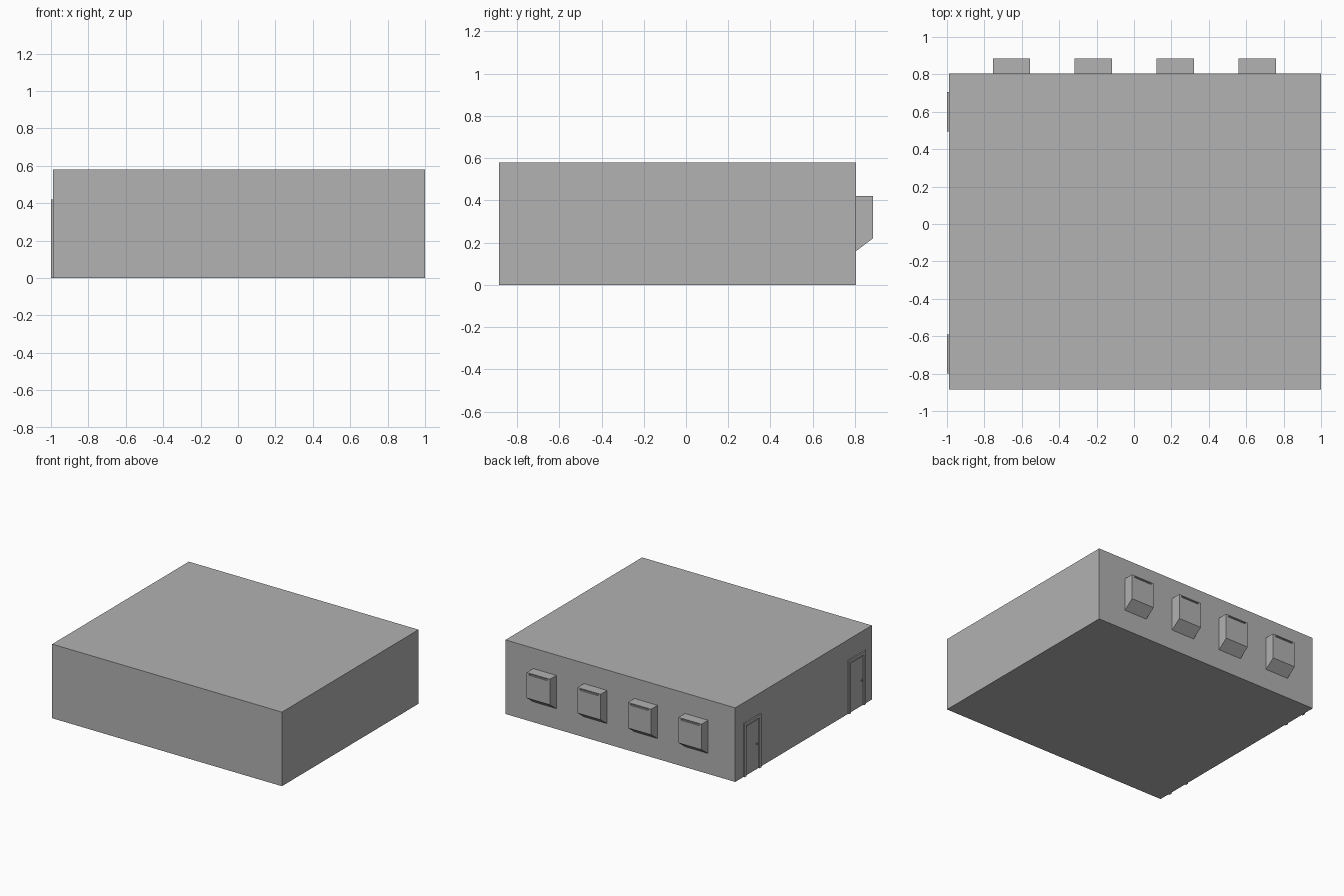
import bpy, bmesh
from mathutils import Vector

cube = bpy.data.objects.get("Cube")
if cube:
    bpy.data.objects.remove(cube, do_unlink=True)

grey = bpy.data.materials.new("plain grey")
grey.use_nodes = True
colour = (0.445, 0.445, 0.445, 1)
grey.diffuse_color = colour
grey.node_tree.nodes["Principled BSDF"].inputs["Base Color"].default_value = colour


def finish(name, bm):
    bmesh.ops.recalc_face_normals(bm, faces=bm.faces)
    mesh = bpy.data.meshes.new(name)
    bm.to_mesh(mesh)
    bm.free()
    mesh.materials.append(grey)
    obj = bpy.data.objects.new(name, mesh)
    bpy.context.collection.objects.link(obj)
    return obj


def add_box(bm, low, high):
    low, high = Vector(low), Vector(high)
    verts = bmesh.ops.create_cube(bm, size=1)["verts"]
    for v in verts:
        v.co = Vector(v.co[i] * (high[i] - low[i]) + (high[i] + low[i]) / 2 for i in range(3))
    return verts


def box(name, low, high):
    bm = bmesh.new()
    add_box(bm, low, high)
    return finish(name, bm)


WALL, FRONT, BACK, TOP = -0.99, -0.885, 0.805, 0.58

# Main block: the roof face is cut into strips, and three strips sink into channels
channels = [(-0.645, -0.455), (-0.10, 0.085), (0.445, 0.63)]
bm = bmesh.new()
add_box(bm, (WALL, FRONT, 0), (1, BACK, TOP))
cuts = [((x, 0, 0), (1, 0, 0)) for pair in channels for x in pair]
cuts += [((0, y, 0), (0, 1, 0)) for y in (FRONT + 0.003, BACK - 0.003)]
for point, normal in cuts:
    roof = [f for f in bm.faces if f.calc_center_median().z > TOP - 0.001]
    geom = set(roof)
    for f in roof:
        geom.update(f.edges)
        geom.update(f.verts)
    bmesh.ops.bisect_plane(bm, geom=list(geom), plane_co=point, plane_no=normal)
sunk = []
for f in bm.faces:
    c = f.calc_center_median()
    if c.z > TOP - 0.001 and abs(c.y) < 0.5 and any(a < c.x < b for a, b in channels):
        sunk.append(f)
floors = bmesh.ops.extrude_face_region(bm, geom=sunk)["geom"]
bmesh.ops.translate(bm, vec=(0, 0, -0.086),
                    verts=[v for v in floors if isinstance(v, bmesh.types.BMVert)])
finish("building_block", bm)

# Wall boxes on the back, with a sloping underside and a thin slot below the top
profile = [(0.80, 0.42), (0.885, 0.42), (0.885, 0.413), (0.877, 0.413), (0.877, 0.403),
           (0.885, 0.403), (0.885, 0.22), (0.805, 0.16), (0.80, 0.16)]
plain = profile[:2] + profile[6:]


def prism(bm, outline, x0, x1):
    face = bm.faces.new([bm.verts.new((x0, y, z)) for y, z in outline])
    new = bmesh.ops.extrude_face_region(bm, geom=[face], use_keep_orig=True)["geom"]
    bmesh.ops.translate(bm, vec=(x1 - x0, 0, 0),
                        verts=[v for v in new if isinstance(v, bmesh.types.BMVert)])


for i, x in enumerate((-0.655, -0.217, 0.22, 0.66)):
    bm = bmesh.new()
    prism(bm, plain, x - 0.1, x - 0.08)
    prism(bm, profile, x - 0.08, x + 0.08)
    prism(bm, plain, x + 0.08, x + 0.1)
    finish(f"wall_box_{i + 1}", bm)

# Two doors on the right-hand wall, each with a frame, a leaf and a handle
for name, y in (("back", 0.60), ("front", -0.695)):
    bm = bmesh.new()
    for side in (-1, 1):
        a, b = sorted((y + side * 0.08, y + side * 0.105))
        add_box(bm, (-1, a, 0), (WALL, b, 0.42))
    add_box(bm, (-1, y - 0.08, 0.395), (WALL, y + 0.08, 0.42))
    finish(name + "_door_frame", bm)
    box(name + "_door_leaf", (-0.993, y - 0.072, 0.005), (WALL, y + 0.072, 0.387))
    box(name + "_door_handle", (-0.999, y - 0.064, 0.195), (-0.993, y - 0.05, 0.209))
